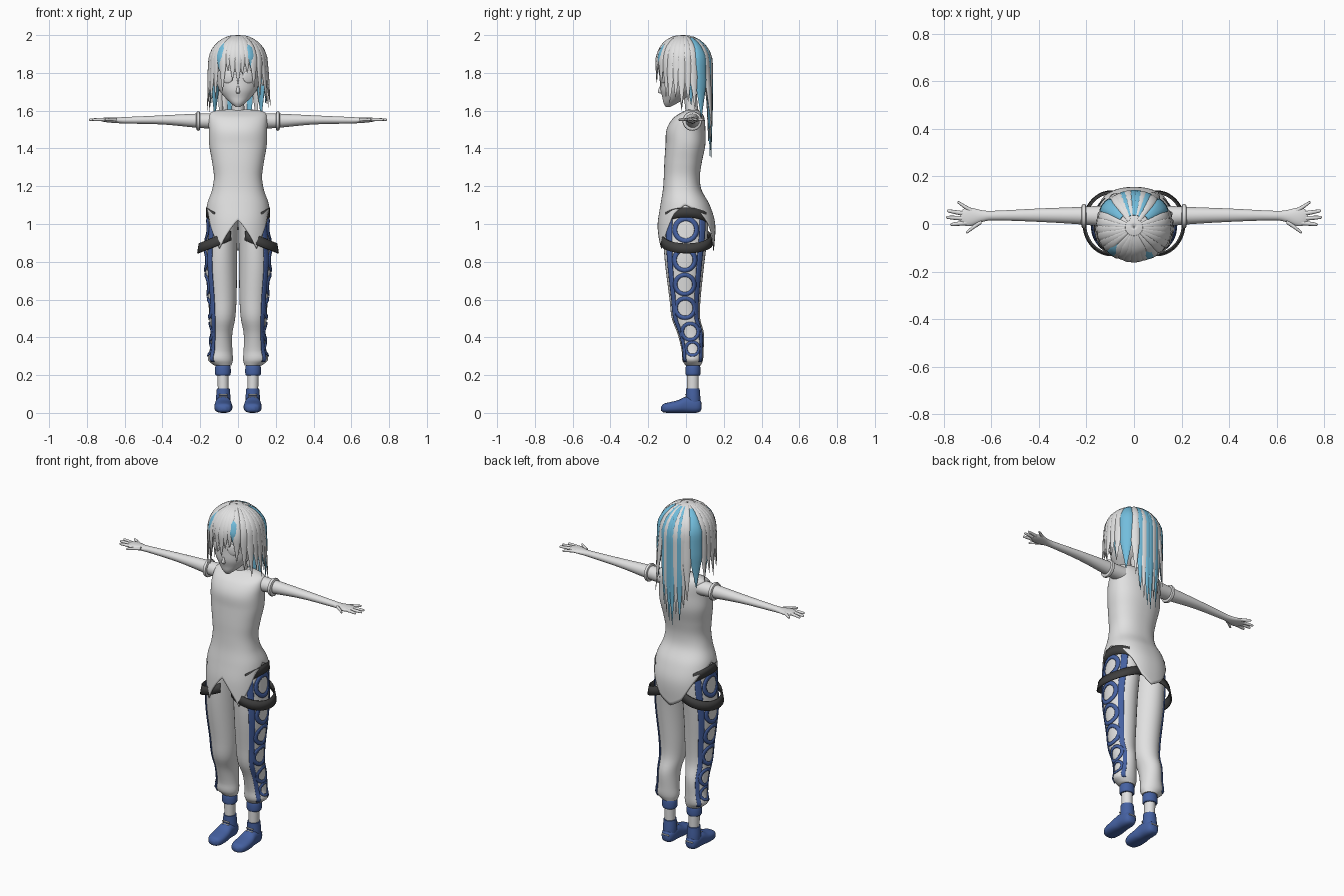
import bpy, bmesh
from math import sin, cos, pi, radians, sqrt, copysign
from mathutils import Vector

if "Cube" in bpy.data.objects:
    bpy.data.objects.remove(bpy.data.objects["Cube"], do_unlink=True)


def material(name, color):
    mat = bpy.data.materials.new(name)
    mat.use_nodes = True
    mat.diffuse_color = (*color, 1)
    mat.node_tree.nodes["Principled BSDF"].inputs["Base Color"].default_value = (*color, 1)
    return mat


WHITE = material("soft white", (.75, .75, .75))
BLUE = material("denim blue", (.06, .12, .36))
SKY = material("sky blue", (.17, .51, .72))
DARK = material("strap grey", (.05, .05, .05))


def build(name, rings, mat, closed=True, cap=True, thick=0, side=1):
    """Skin a list of point rings into one smooth object."""
    bm = bmesh.new()
    rows = [[bm.verts.new((p[0] * side, p[1], p[2])) for p in ring] for ring in rings]
    count = len(rows[0])
    for low, high in zip(rows, rows[1:]):
        for i in range(count if closed else count - 1):
            k = (i + 1) % count
            bm.faces.new((low[i], low[k], high[k], high[i]))
    if cap:
        bm.faces.new(rows[0])
        bm.faces.new(rows[-1])
    bmesh.ops.recalc_face_normals(bm, faces=bm.faces)
    mesh = bpy.data.meshes.new(name)
    bm.to_mesh(mesh)
    bm.free()
    mesh.materials.append(mat)
    for poly in mesh.polygons:
        poly.use_smooth = True
    mesh.set_sharp_from_angle(angle=radians(50))
    obj = bpy.data.objects.new(name, mesh)
    bpy.context.collection.objects.link(obj)
    if thick:
        shell = obj.modifiers.new("thickness", "SOLIDIFY")
        shell.thickness, shell.offset = thick, 0
    return obj


def pair(name, rings, mat, **options):
    build("left_" + name, rings, mat, side=1, **options)
    build("right_" + name, rings, mat, side=-1, **options)


def sample(rows, s):
    """Smoothly interpolate profile rows, keyed by their first value."""
    last = len(rows) - 1
    i = 0
    while i < last - 1 and s > rows[i + 1][0]:
        i += 1
    a, b = rows[i], rows[i + 1]
    before, after = rows[max(i - 1, 0)], rows[min(i + 2, last)]
    h = b[0] - a[0]
    t = (s - a[0]) / h
    out = []
    for k in range(1, len(a)):
        m = (b[k] - before[k]) / (b[0] - before[0]) * h
        n = (after[k] - a[k]) / (after[0] - a[0]) * h
        d = a[k] - b[k]
        out.append(a[k] + t * (m + t * (-3 * d - 2 * m - n + t * (2 * d + m + n))))
    return out


def oval(a, power=2):
    return [copysign(abs(f) ** (2 / power), f) for f in (cos(a), sin(a))]


def loft(rows, axis="z", power=2, sides=32, steps=4):
    """Rings of ovals; each row is position, two centres, two radii."""
    places = [a[0] + (b[0] - a[0]) * i / steps for a, b in zip(rows, rows[1:]) for i in range(steps)]
    rings = []
    for s in places + [rows[-1][0]]:
        c, d, r, q = sample(rows, s)
        ring = []
        for i in range(sides):
            u, v = oval(2 * pi * i / sides, power)
            p, w = c + r * u, d + q * v
            ring.append({"x": (s, p, w), "y": (p, s, w), "z": (p, w, s)}[axis])
        rings.append(ring)
    return rings


# Trouser legs
LEG = [(.25, .08, .038, .045, .04), (.28, .093, .035, .066, .055), (.33, .09, .035, .06, .058),
       (.42, .088, .025, .058, .07), (.5, .083, 0, .068, .075), (.6, .083, -.005, .075, .082),
       (.8, .09, -.007, .085, .105), (.95, .085, -.002, .083, .118), (1.05, .078, 0, .08, .115),
       (1.12, .07, 0, .07, .1)]
pair("trouser_leg", loft(LEG), WHITE)


def on_leg(angle, z, gap=.003):
    cx, cy, rx, ry = sample(LEG, z)
    return cx + (rx + gap) * cos(angle), cy + (ry + gap) * sin(angle), z


# Side stripes and circles lying on the trousers
for name, first, final in (("front_stripe", -57, -37), ("back_stripe", 37, 57)):
    rings = [[on_leg(radians(first + (final - first) * k / 4), .27 + .79 * i / 50) for k in range(5)]
             for i in range(51)]
    pair(name, rings, BLUE, closed=False, cap=False, thick=.005)


def circle_point(z, radius, turn):
    height = z + radius * sin(turn)
    cx, cy, rx, ry = sample(LEG, height)
    s = (sample(LEG, z)[1] + radius * cos(turn) - cy) / ry
    s = max(-.95, min(.95, s))
    return cx + rx * sqrt(1 - s * s) + .004, cy + ry * s, height


for z, radius in ((.97, .07), (.81, .066), (.68, .061), (.555, .062), (.43, .052), (.34, .042)):
    rings = [[circle_point(z, radius * f, 2 * pi * i / 32) for i in range(32)] for f in (.66, .83, 1)]
    pair("trouser_circle", rings, BLUE, cap=False, thick=.005)

# Ankles, cuffs and shoes
pair("ankle", loft([(.1, .078, .036, .028, .03), (.23, .08, .036, .03, .032)]), WHITE)
pair("ankle_cuff", loft([(.198, .08, .037, .036, .035), (.205, .08, .037, .041, .039),
                         (.24, .08, .037, .041, .039), (.255, .08, .037, .036, .035)]), BLUE)
pair("shoe_collar", loft([(.02, .078, .04, .036, .038), (.08, .078, .038, .038, .038),
                          (.13, .078, .036, .034, .036)]), BLUE)
pair("shoe", loft([(-.132, .076, .022, .012, .01), (-.12, .076, .025, .034, .022),
                   (-.09, .077, .028, .046, .028), (-.04, .078, .034, .047, .034),
                   (0, .078, .043, .042, .043), (.05, .078, .04, .038, .04),
                   (.075, .078, .038, .028, .03), (.082, .078, .038, .015, .018)],
                  axis="y", power=2.5), BLUE)
for z, y in ((.082, -.004), (.097, -.002), (.05, .081)):
    pair("shoe_lace", loft([(.056, y, z, .004, .004), (.1, y, z, .004, .004)], axis="x", sides=8), WHITE)

# Tunic with a notched front hem, raised sides and a back tail
TORSO = [(.85, -.003, .165, .148), (1, .002, .17, .15), (1.1, -.005, .162, .128), (1.18, -.02, .135, .1),
         (1.25, -.022, .125, .093), (1.33, -.015, .135, .097), (1.42, -.003, .15, .103), (1.5, 0, .152, .1),
         (1.56, .015, .152, .08), (1.59, .03, .14, .05), (1.602, .035, .1, .03)]
HEM = [(0, 1.02), (18, .94), (33, .87), (48, .95), (65, 1.05), (90, 1.1), (120, 1.06),
       (140, .99), (160, .9), (180, .86)]


def hem_height(degrees):
    for (a, low), (b, high) in zip(HEM, HEM[1:]):
        if degrees <= b:
            return low + (high - low) * (degrees - a) / (b - a)


def tunic_point(column, t):
    degrees = column * 3
    low = hem_height(min(degrees, 360 - degrees))
    z = low + (TORSO[-1][0] - low) * t
    cy, rx, ry = sample(TORSO, z)
    u, v = oval(radians(degrees - 90), 2.3)
    return rx * u, cy + ry * v, z


tunic = [[tunic_point(c, 1 - (1 - i / 48) ** 1.3) for c in range(120)] for i in range(49)]
tunic.append([(0, .035, 1.604)] * 120)
build("tunic", tunic, WHITE, cap=False, thick=.005)

# Straps: one lying on the hip, one hanging loosely round the thigh
turns = [radians(a) for a in range(-120, 121, 8)]
loop = [[(.095 + .118 * f * cos(a), .003 + .135 * f * sin(a), z - .045 * cos(a)) for a in turns]
        for f, z in ((1, .89), (.93, .942))]
pair("thigh_strap", loop, DARK, closed=False, cap=False, thick=.007)
hip = [[(*on_leg(a / 2, 1.06, .009)[:2], z + .05 * cos(a / 2)) for a in turns] for z in (.985, 1.037)]
pair("hip_strap", hip, DARK, closed=False, cap=False, thick=.007)

# Arms, sleeve bands and hands
pair("arm", loft([(.12, .033, 1.545, .045, .042), (.22, .035, 1.547, .037, .037), (.4, .037, 1.551, .028, .024),
                  (.6, .035, 1.549, .02, .017), (.64, .033, 1.549, .025, .015), (.69, .03, 1.551, .039, .013),
                  (.715, .03, 1.552, .034, .01), (.73, .03, 1.552, .018, .006)], axis="x"), WHITE)
pair("sleeve_band", loft([(.2, .033, 1.545, .038, .038), (.203, .033, 1.545, .049, .049),
                          (.218, .033, 1.545, .049, .049), (.222, .033, 1.545, .036, .036)],
                         axis="x", steps=2), WHITE)
for name, x, y, tip_x, tip_y in (("thumb", .64, .01, .706, -.034), ("index_finger", .7, .005, .772, -.002),
                                 ("middle_finger", .7, .023, .79, .028), ("ring_finger", .7, .042, .786, .055),
                                 ("little_finger", .68, .055, .742, .09)):
    finger = [(x, y, 1.552, .01, .009), ((x + tip_x) / 2, (y + tip_y) / 2, 1.553, .009, .008),
              (tip_x - .005, tip_y, 1.552, .006, .006), (tip_x, tip_y, 1.552, .002, .002)]
    pair(name, loft(finger, axis="x", sides=10), WHITE)

# Neck, head and face
build("neck", loft([(1.56, 0, .035, .05, .04), (1.61, 0, .03, .034, .034), (1.7, 0, .02, .034, .036)]), WHITE)
build("head", loft([(1.62, 0, -.095, .012, .012), (1.64, 0, -.082, .038, .037), (1.67, 0, -.06, .069, .065),
                    (1.71, 0, -.035, .1, .1), (1.76, 0, -.02, .116, .115), (1.82, 0, -.015, .124, .12),
                    (1.9, 0, -.015, .115, .11), (1.96, 0, -.015, .06, .06)]), WHITE)
build("nose", loft([(1.69, 0, -.132, .006, .006), (1.7, 0, -.134, .01, .015),
                    (1.73, 0, -.132, .005, .006)], sides=12), WHITE)
for name, side in (("left_eye", 1), ("right_eye", -1)):
    bpy.ops.mesh.primitive_uv_sphere_add(location=(.056 * side, -.12, 1.78), rotation=(0, 0, .4 * side))
    eye = bpy.context.object
    eye.name = name
    eye.scale = (.033, .008, .034)
    eye.data.materials.append(WHITE)
    bpy.ops.object.shade_smooth()


# Hair follows an oval skull from the crown, then hangs straight
def hair_frame(turn, d, start, flare, size=1):
    arc = .15 * (pi / 2 - start)
    t = min(pi / 2, start + d / .15)
    drop = max(0, d - arc)
    k = (sin(t) + flare * drop) * size
    depth = .14 if cos(turn) > 0 else .15
    point = Vector((.15 * k * sin(turn), -.015 - depth * k * cos(turn), 1.85 + .15 * size * cos(t) - drop))
    normal = Vector((sin(turn) * sin(t), -cos(turn) * sin(t), cos(t)))
    return point, normal, Vector((cos(turn), sin(turn), 0))


def lock(name, degrees, end, width, mat, start=14, flare=.15):
    turn, begin = radians(degrees), radians(start)
    total = .15 * (pi / 2 - begin) + 1.85 - end
    rings = []
    for i in range(19):
        f = i / 18
        point, normal, across = hair_frame(turn, total * f, begin, flare)
        w = width * min(1, .3 + 2.5 * f) * min(1, 2.5 * (1 - f)) + .001
        rings.append([point + across * w * cos(a) + normal * w * .38 * sin(a)
                      for a in (2 * pi * k / 10 for k in range(10))])
    build(name, rings, mat)


cap = []
for i in range(21):
    ring = []
    for c in range(64):
        turn = 2 * pi * c / 64
        end = 1.78 + .1 * cos(turn)
        ring.append(hair_frame(turn, (.15 * pi / 2 + 1.85 - end) * (i + .2) / 20.2, 0, 0, .98)[0])
    cap.append(ring)
build("hair_cap", cap, WHITE, cap=False, thick=.006)

for degrees, end in ((-52, 1.66), (-33, 1.7), (-21, 1.81), (-11, 1.76), (0, 1.74), (9, 1.79),
                     (19, 1.8), (34, 1.72), (50, 1.67)):
    lock("fringe_lock", degrees, end, .021, WHITE, flare=.05)
for degrees, end in ((-41, 1.81), (28, 1.82)):
    lock("blue_fringe_lock", degrees, end, .024, SKY, start=40, flare=.05)
for side in (1, -1):
    for degrees, end in ((63, 1.63), (75, 1.66), (87, 1.61), (99, 1.64), (111, 1.6), (146, 1.5)):
        lock("side_lock", side * degrees, end + .008 * side, .022, WHITE, flare=.35 + .3 * (side > 0))
    lock("blue_side_tip", side * 106, 1.63, .016, SKY, start=80, flare=.05)
    lock("blue_side_lock", side * 128, 1.56, .036, SKY, start=26)
for degrees, end, mat in ((157, 1.43, SKY), (165, 1.39, WHITE), (173, 1.35, SKY), (181, 1.33, SKY),
                          (190, 1.4, WHITE), (198, 1.36, SKY), (206, 1.44, WHITE)):
    lock("back_lock", degrees, end, .021, mat, start=20, flare=-.03)
